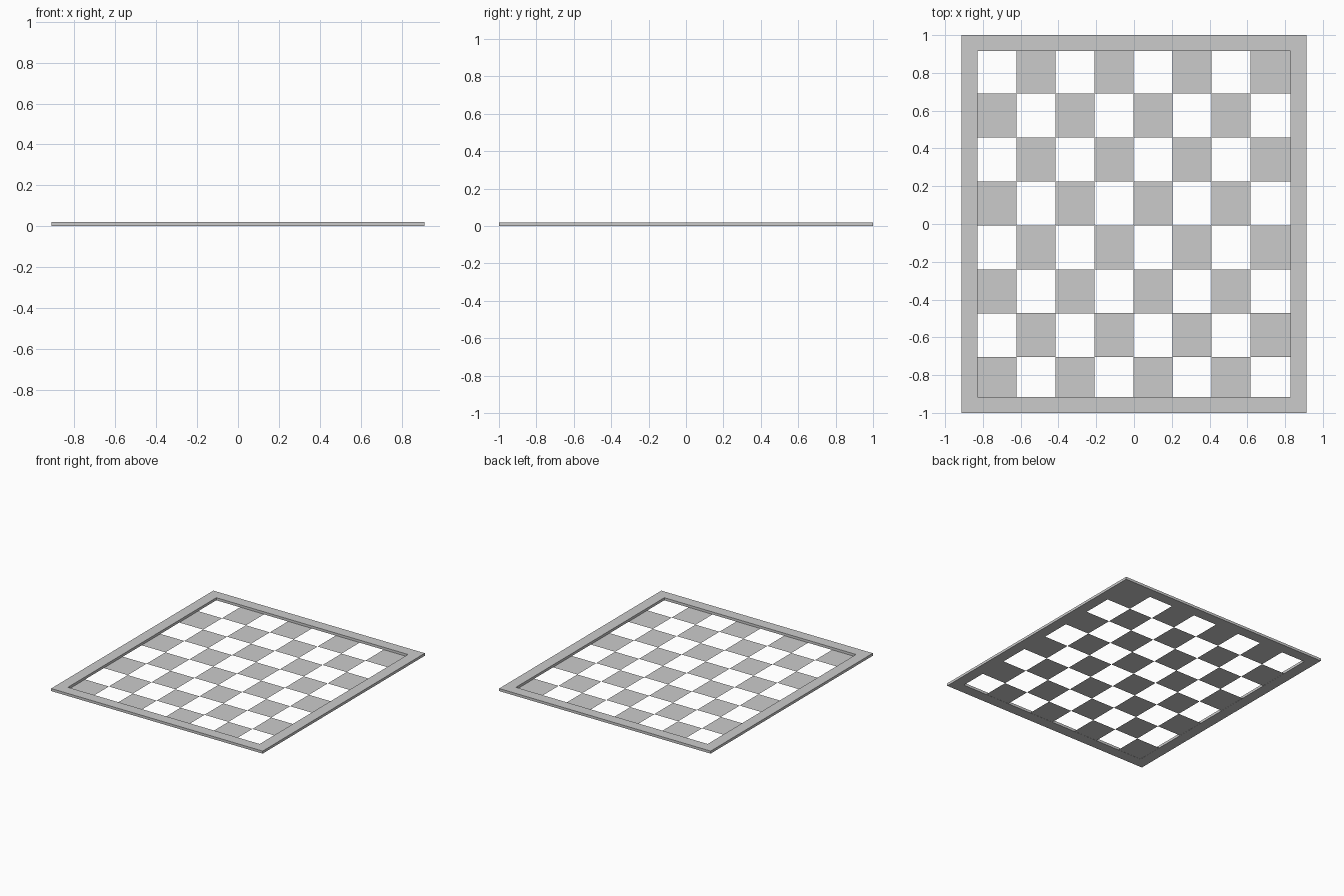
import bpy
import bmesh

cube = bpy.data.objects.get("Cube")
if cube:
    bpy.data.objects.remove(cube, do_unlink=True)

OUT_X, OUT_Y = 0.913, 1.0
IN_X, IN_Y = 0.828, 0.915
HEIGHT = 0.02
CELLS = 8

grey = bpy.data.materials.new("light grey")
grey.use_nodes = True
colour = (0.6, 0.6, 0.6, 1)
grey.diffuse_color = colour
grey.node_tree.nodes["Principled BSDF"].inputs["Base Color"].default_value = colour


def add_object(name, bm):
    mesh = bpy.data.meshes.new(name)
    bm.to_mesh(mesh)
    bm.free()
    mesh.materials.append(grey)
    obj = bpy.data.objects.new(name, mesh)
    bpy.context.collection.objects.link(obj)
    return obj


# Raised rectangular border: four mitred sides with an open middle
bm = bmesh.new()
corners = [(-1, -1), (1, -1), (1, 1), (-1, 1)]
rings = [[bm.verts.new((sx * x, sy * y, z)) for sx, sy in corners]
         for x, y, z in ((OUT_X, OUT_Y, 0), (OUT_X, OUT_Y, HEIGHT),
                         (IN_X, IN_Y, HEIGHT), (IN_X, IN_Y, 0))]
for r in range(4):
    a, b = rings[r], rings[(r + 1) % 4]
    for i in range(4):
        j = (i + 1) % 4
        bm.faces.new((a[i], a[j], b[j], b[i]))
bmesh.ops.recalc_face_normals(bm, faces=bm.faces)
add_object("border_frame", bm)

# Alternate squares of the board, leaving the others open
bm = bmesh.new()
step_x, step_y, top = 0.2065, 0.2325, 0.9225
xs = [-IN_X + step_x * c for c in range(CELLS)] + [IN_X]
ys = [max(-IN_Y, min(IN_Y, top - step_y * r)) for r in range(CELLS + 1)]
for row in range(CELLS):
    for col in range(CELLS):
        if (row + col) % 2:
            x0, x1, y0, y1 = xs[col], xs[col + 1], ys[row + 1], ys[row]
            bm.faces.new([bm.verts.new((x, y, 0.001)) for x, y in
                          ((x0, y0), (x1, y0), (x1, y1), (x0, y1))])
add_object("board_squares", bm)
